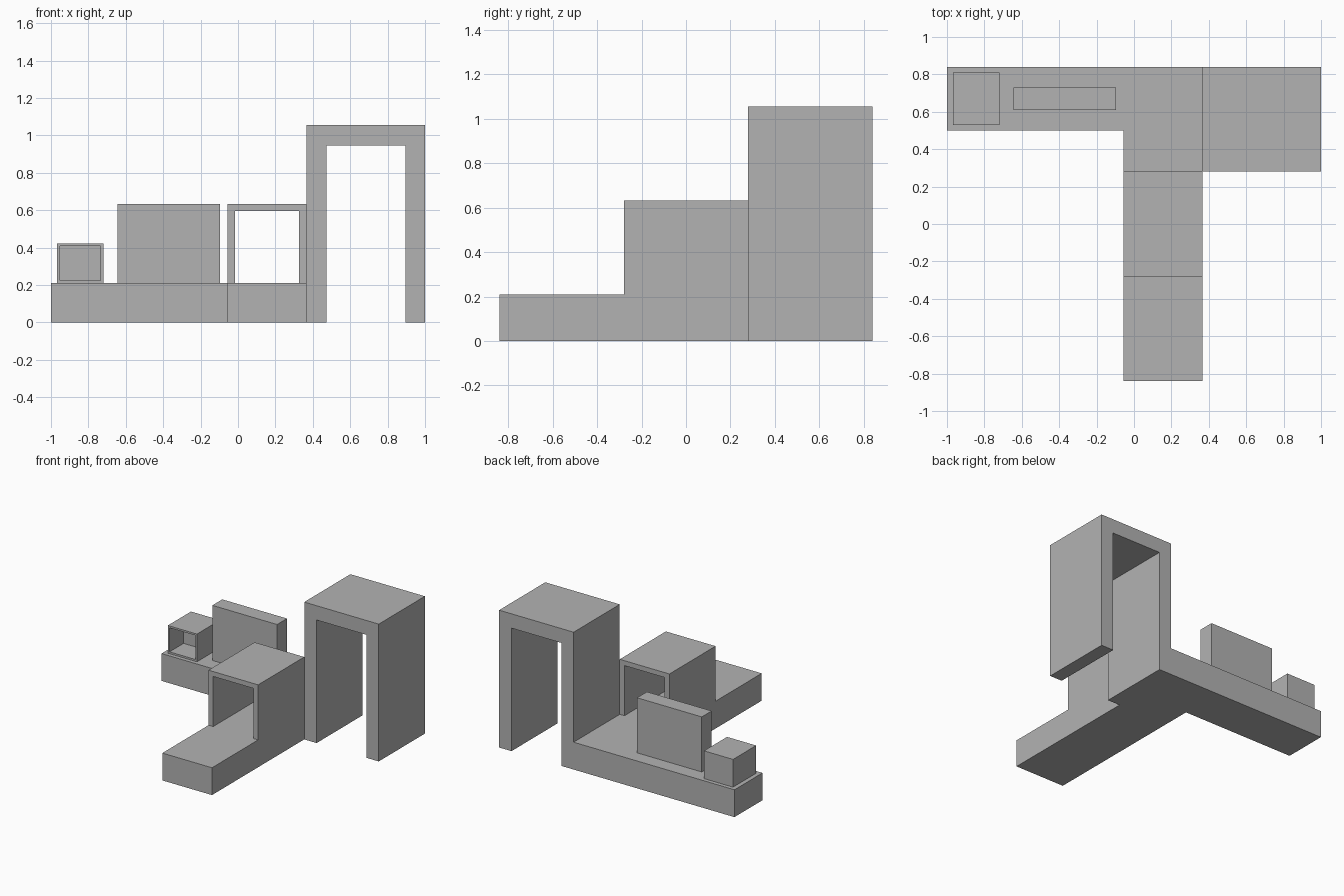
import bpy
import bmesh
from mathutils import Vector

cube = bpy.data.objects.get("Cube")
if cube:
    bpy.data.objects.remove(cube, do_unlink=True)

GREY = (0.45, 0.45, 0.45, 1.0)
grey = bpy.data.materials.new("plain grey")
grey.use_nodes = True
grey.diffuse_color = GREY
grey.node_tree.nodes["Principled BSDF"].inputs["Base Color"].default_value = GREY

BASE_TOP = 0.21


def finish(name, bm):
    """Turn a bmesh into a named flat-shaded object."""
    bmesh.ops.recalc_face_normals(bm, faces=bm.faces)
    mesh = bpy.data.meshes.new(name)
    bm.to_mesh(mesh)
    bm.free()
    mesh.materials.append(grey)
    obj = bpy.data.objects.new(name, mesh)
    bpy.context.collection.objects.link(obj)
    return obj


def extrude(name, outline, offset):
    """Extrude a closed outline of 3D points into a solid."""
    bm = bmesh.new()
    face = bm.faces.new([bm.verts.new(p) for p in outline])
    result = bmesh.ops.extrude_face_region(bm, geom=[face], use_keep_orig=True)
    verts = [g for g in result["geom"] if isinstance(g, bmesh.types.BMVert)]
    bmesh.ops.translate(bm, verts=verts, vec=Vector(offset))
    return finish(name, bm)


def box(name, x, y, z):
    outline = [(x[0], y[0], z[0]), (x[1], y[0], z[0]),
               (x[1], y[1], z[0]), (x[0], y[1], z[0])]
    return extrude(name, outline, (0, 0, z[1] - z[0]))


def arch(name, x, y, z, wall, roof):
    """Upside-down U running from front to back."""
    a, b = x[0] + wall, x[1] - wall
    profile = [(x[0], z[0]), (x[0], z[1]), (x[1], z[1]), (x[1], z[0]),
               (b, z[0]), (b, z[1] - roof), (a, z[1] - roof), (a, z[0])]
    return extrude(name, [(px, y[0], pz) for px, pz in profile],
                   (0, y[1] - y[0], 0))


def open_box(name, x, y, z, wall, depth):
    """Closed box with a recess in its front face."""
    obj = box(name, x, y, z)
    bm = bmesh.new()
    bm.from_mesh(obj.data)
    front = min(bm.faces, key=lambda f: f.calc_center_median().y)
    bmesh.ops.inset_region(bm, faces=[front], thickness=wall)
    result = bmesh.ops.extrude_face_region(bm, geom=[front])
    verts = [g for g in result["geom"] if isinstance(g, bmesh.types.BMVert)]
    bmesh.ops.translate(bm, verts=verts, vec=(0, depth, 0))
    if front.is_valid:
        bmesh.ops.delete(bm, geom=[front], context="FACES_ONLY")
    bm.to_mesh(obj.data)
    bm.free()
    return obj


# L-shaped base
plan = [(-1, 0.84), (-1, 0.5), (-0.055, 0.5), (-0.055, -0.84),
        (0.367, -0.84), (0.367, 0.84)]
extrude("base", [(px, py, 0) for px, py in plan], (0, 0, BASE_TOP))

# Tall arch at the left end, short arch over the front wing
arch("tall_arch", (0.367, 1.0), (0.28, 0.84), (0, 1.055), 0.105, 0.11)
arch("short_arch", (-0.055, 0.367), (-0.28, 0.28), (BASE_TOP, 0.633), 0.04, 0.038)

# Upright slab and small open box on the rear wing
box("slab", (-0.645, -0.095), (0.61, 0.73), (BASE_TOP, 0.633))
open_box("small_box", (-0.967, -0.72), (0.53, 0.81), (BASE_TOP, 0.423), 0.02, 0.17)
